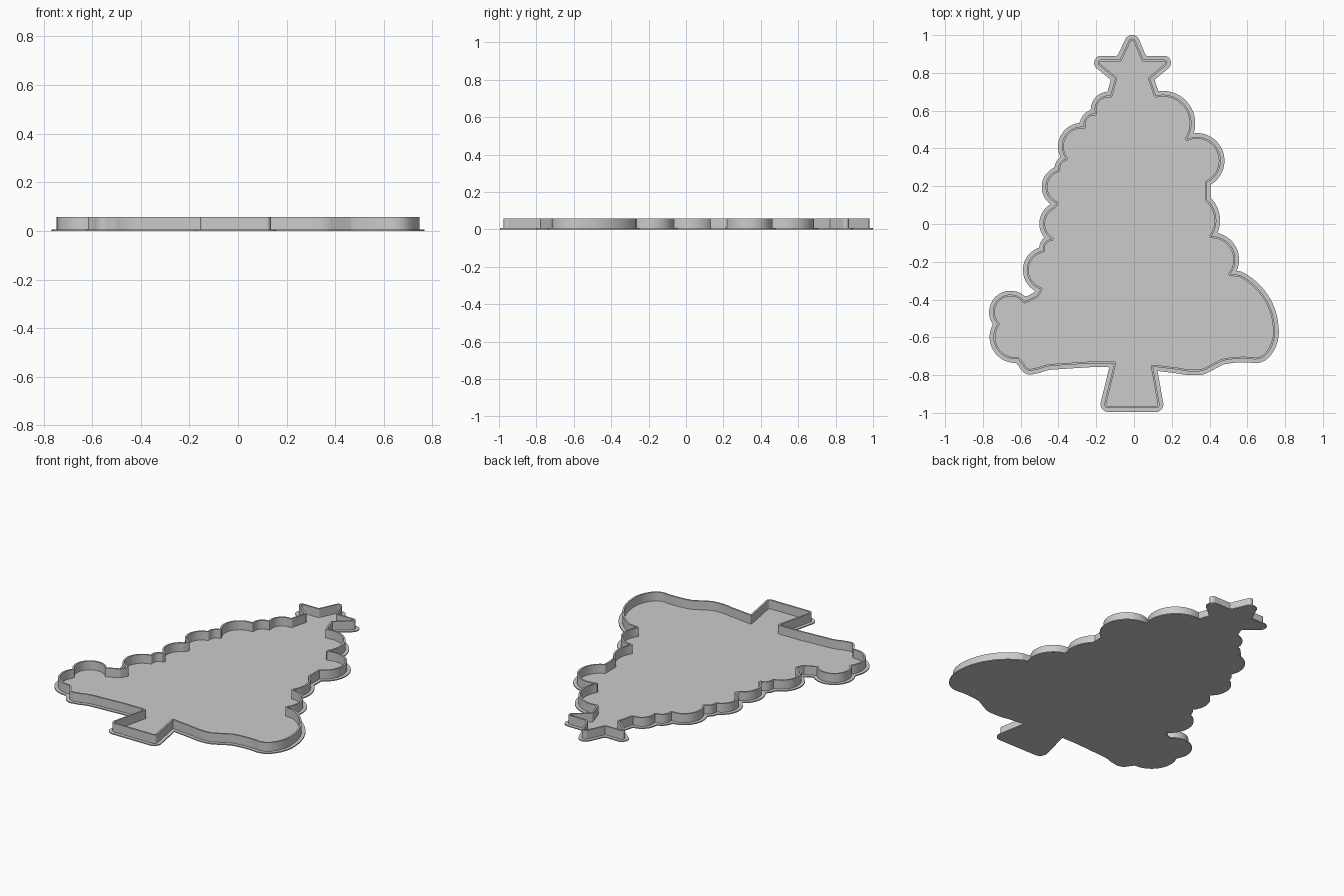
import bpy
import math
from mathutils import Vector, kdtree

if "Cube" in bpy.data.objects:
    bpy.data.objects.remove(bpy.data.objects["Cube"], do_unlink=True)

FLANGE = 0.02        # base plate reach outside the wall
WALL = 0.01          # wall thickness
PLATE_TOP = 0.006
RIM_TOP = 0.058
STEP = 0.006         # outline sampling distance

# Clockwise outline: x, y, and an optional outward bulge of the span that follows
right_side = [
    (-0.03, 0.965, 0.8), (0.01, 0.965), (0.05, 0.87), (0.155, 0.87, 0.8),
    (0.17, 0.84), (0.085, 0.77), (0.115, 0.68, 0.68), (0.28, 0.45, 1.0),
    (0.385, 0.22), (0.385, 0.13, 0.38), (0.41, -0.065, 0.63),
    (0.51, -0.265), (0.56, -0.27, 0.12), (0.68, -0.37, 0.15),
    (0.745, -0.545, 0.2), (0.71, -0.68, 0.3), (0.625, -0.715, -0.08),
    (0.465, -0.725), (0.39, -0.765, 0.15), (0.33, -0.78, 0.08),
    (0.24, -0.772), (0.1, -0.755),
]
trunk = [
    (0.135, -0.95, 0.4), (0.12, -0.975), (-0.14, -0.975, 0.4), (-0.157, -0.95),
]
left_side = [
    (-0.105, -0.738), (-0.23, -0.738), (-0.42, -0.75, -0.1), (-0.5, -0.768),
    (-0.55, -0.778, 0.3), (-0.59, -0.745), (-0.615, -0.715, 0.65),
    (-0.722, -0.53, 1.05), (-0.58, -0.41), (-0.515, -0.38), (-0.495, -0.345, 0.78),
    (-0.48, -0.14, 0.5), (-0.435, -0.08, 0.6), (-0.425, 0.09),
    (-0.41, 0.11, 0.72), (-0.4, 0.285, 0.4), (-0.36, 0.345, 0.66),
    (-0.265, 0.515, 0.5), (-0.205, 0.585, 0.55), (-0.125, 0.68),
    (-0.1, 0.77), (-0.185, 0.84, 0.8), (-0.17, 0.87), (-0.075, 0.87),
]


def span(start, end, bulge):
    """Points along a straight or circular span, without its last point."""
    chord = end - start
    side = Vector((-chord.y, chord.x))
    sweep = 4 * math.atan(bulge)
    stretch = 1 if not bulge else sweep / (2 * math.sin(sweep / 2))
    count = max(2, math.ceil(chord.length * abs(stretch) / STEP))
    if not bulge:
        return [start.lerp(end, i / count) for i in range(count)]
    centre = (start + end) / 2 - side * (1 - bulge ** 2) / (4 * bulge)
    arm = start - centre
    points = []
    for i in range(count):
        a = -sweep * i / count
        c, s = math.cos(a), math.sin(a)
        points.append(centre + Vector((arm.x * c - arm.y * s, arm.x * s + arm.y * c)))
    return points


def trace(nodes):
    """Turn the outline nodes into one dense closed loop."""
    loop = []
    for here, after in zip(nodes, nodes[1:] + nodes[:1]):
        bulge = here[2] if len(here) > 2 else 0
        loop += span(Vector(here[:2]), Vector(after[:2]), bulge)
    return loop


def offset(loop, distance):
    """Parallel loop: round outer corners, trimmed inner ones."""
    tree = kdtree.KDTree(len(loop))
    for i, p in enumerate(loop):
        tree.insert(p.to_3d(), i)
    tree.balance()
    result = []
    for i, p in enumerate(loop):
        d_in = (p - loop[i - 1]).normalized()
        d_out = (loop[(i + 1) % len(loop)] - p).normalized()
        n_in, n_out = Vector((-d_in.y, d_in.x)), Vector((-d_out.y, d_out.x))
        steps = 5 if d_in.dot(d_out) < 0.95 else 1
        for k in range(steps):
            t = k / (steps - 1) if steps > 1 else 0.5
            q = p + n_in.lerp(n_out, t).normalized() * distance
            if tree.find(q.to_3d())[2] > abs(distance) * 0.99:
                result.append(q)
    return result


def slab(name, loops, bottom, top, material):
    """Extrude closed loops into a solid; a second loop cuts a hole."""
    curve = bpy.data.curves.new(name, "CURVE")
    curve.dimensions = "2D"
    curve.fill_mode = "BOTH"
    curve.extrude = (top - bottom) / 2
    for loop in loops:
        spline = curve.splines.new("POLY")
        spline.points.add(len(loop) - 1)
        for point, p in zip(spline.points, loop):
            point.co = (p.x, p.y, 0, 1)
        spline.use_cyclic_u = True
    obj = bpy.data.objects.new(name, curve)
    bpy.context.collection.objects.link(obj)
    obj.location.z = (top + bottom) / 2
    bpy.ops.object.select_all(action="DESELECT")
    obj.select_set(True)
    bpy.context.view_layer.objects.active = obj
    bpy.ops.object.convert(target="MESH")
    obj = bpy.context.object
    # Weld caps to sides and point every face outward
    bpy.ops.object.mode_set(mode="EDIT")
    bpy.ops.mesh.select_all(action="SELECT")
    bpy.ops.mesh.remove_doubles(threshold=0.0001)
    bpy.ops.mesh.normals_make_consistent(inside=False)
    bpy.ops.object.mode_set(mode="OBJECT")
    bpy.ops.object.shade_smooth_by_angle(angle=math.radians(30))
    obj.data.materials.clear()
    obj.data.materials.append(material)
    return obj


# Single plain grey
grey = bpy.data.materials.new("plain grey")
grey.use_nodes = True
colour = (0.6, 0.6, 0.6, 1)
grey.diffuse_color = colour
grey.node_tree.nodes["Principled BSDF"].inputs["Base Color"].default_value = colour

# Tree-shaped plate with a thin raised wall set in from its edge
outline = trace(right_side + trunk + left_side)
slab("base_plate", [offset(outline, FLANGE)], 0, PLATE_TOP, grey)
slab("raised_wall", [outline, offset(outline, -WALL)], PLATE_TOP / 2, RIM_TOP, grey)
